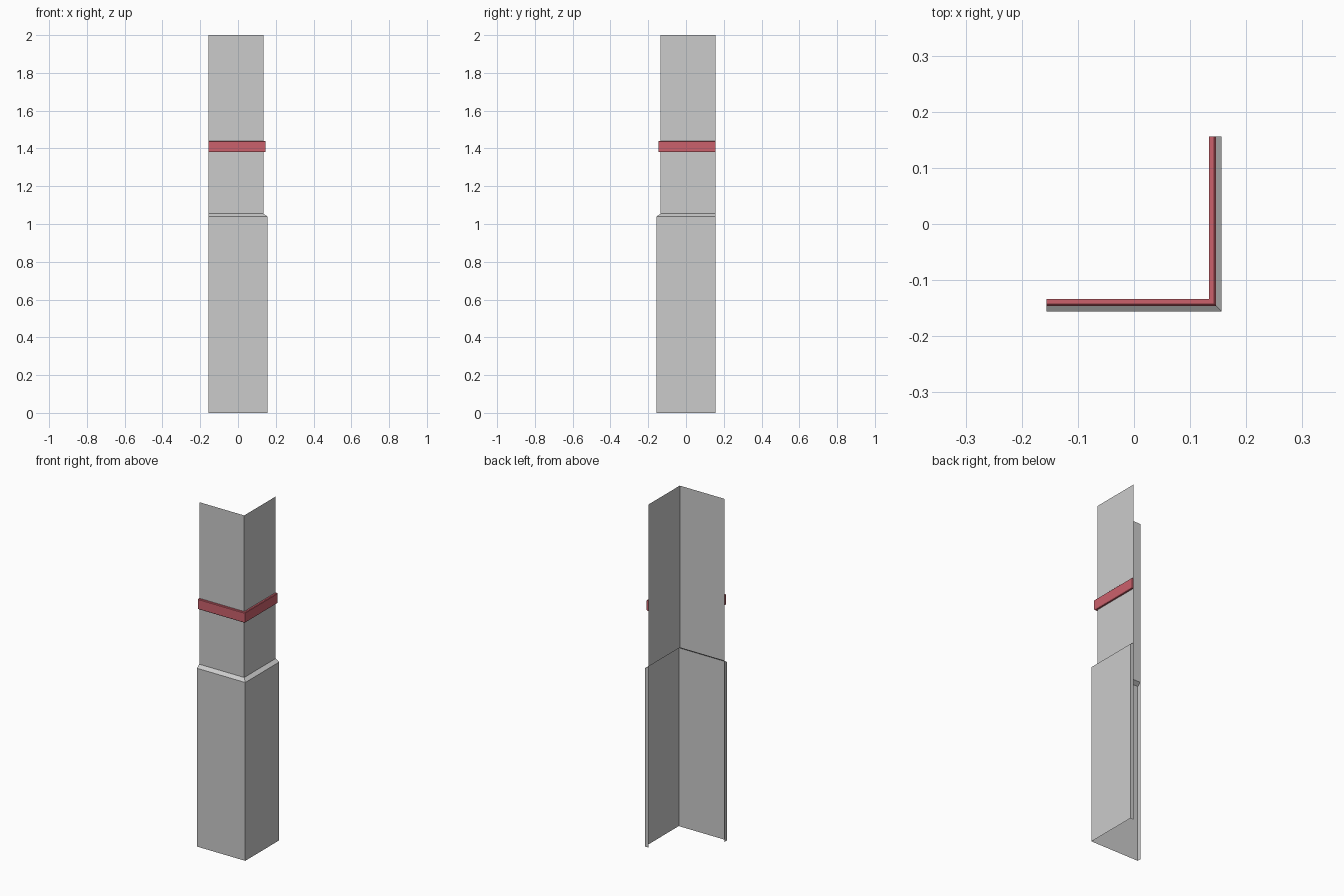
import bpy, bmesh

if "Cube" in bpy.data.objects:
    bpy.data.objects.remove(bpy.data.objects["Cube"])

END = 0.156    # free ends of both wall legs
WALL = 0.134   # offset of the upper wall plane


def corner_sweep(name, profile, caps=True, color=None):
    """Sweep an (offset, z) profile along an L-shaped, mitred wall corner."""
    bm = bmesh.new()
    rows = []
    for d, z in profile:
        rows.append([bm.verts.new(p) for p in
                     ((-END, -d, z), (d, -d, z), (d, END, z))])
    for a, b in zip(rows, rows[1:]):
        for i in range(2):
            bm.faces.new((a[i], b[i], b[i + 1], a[i + 1]))
    if caps:
        # close the free ends back to the wall plane
        for i, sign in ((0, 1), (2, -1)):
            loop = [r[i] for r in rows]
            d, z = profile[-1]
            if d > WALL + 1e-5:
                p = (-END, -WALL, z) if i == 0 else (WALL, END, z)
                loop.append(bm.verts.new(p))
            bm.faces.new(loop[::-sign])
    me = bpy.data.meshes.new(name)
    bm.to_mesh(me)
    bm.free()
    ob = bpy.data.objects.new(name, me)
    bpy.context.collection.objects.link(ob)
    if color:
        mat = bpy.data.materials.new(name + "_paint")
        mat.diffuse_color = color
        mat.use_nodes = True
        mat.node_tree.nodes["Principled BSDF"].inputs["Base Color"].default_value = mat.diffuse_color
        me.materials.append(mat)
    return ob


# Thin upper wall sheet
corner_sweep("upper_wall", [(WALL, 2.0), (WALL, 1.055)], caps=False)

# Thicker lower wall with a sloped ledge, open at the back
corner_sweep("lower_wall", [(WALL, 1.055), (0.156, 1.04), (0.156, 0.0)])

# Red chamfered rail
corner_sweep("red_rail",
             [(WALL, 1.44), (0.143, 1.44), (0.146, 1.437),
              (0.146, 1.385), (0.143, 1.38), (WALL, 1.38)],
             color=(0.6, 0.12, 0.15, 1))
